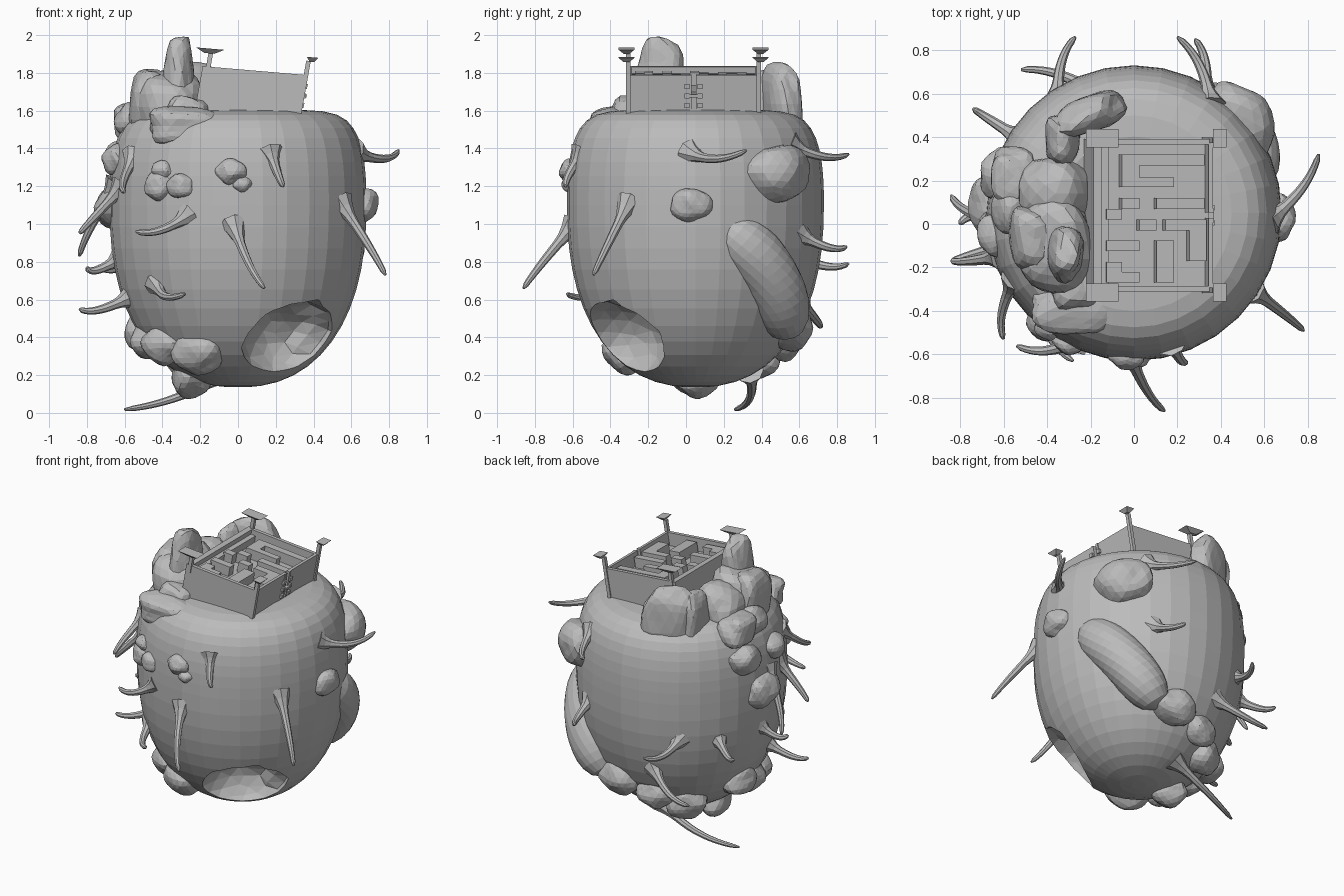
import bpy, bmesh, math
from mathutils import Vector, Matrix, noise

if "Cube" in bpy.data.objects:
    bpy.data.objects.remove(bpy.data.objects["Cube"])

grey = bpy.data.materials.new("stone grey")
grey.diffuse_color = (0.5, 0.5, 0.5, 1)
grey.use_nodes = True
grey.node_tree.nodes["Principled BSDF"].inputs["Base Color"].default_value = grey.diffuse_color
CENTRE_Y = 0.05
UP = Vector((0, 0, 1))


def finish(name, bm):
    bmesh.ops.recalc_face_normals(bm, faces=bm.faces)
    me = bpy.data.meshes.new(name)
    bm.to_mesh(me)
    bm.free()
    me.materials.append(grey)
    ob = bpy.data.objects.new(name, me)
    bpy.context.collection.objects.link(ob)
    return ob


def skin(bm, rings):
    """Join rings of points into a closed tube."""
    vs = [[bm.verts.new(p) for p in r] for r in rings]
    n = len(vs[0])
    for a, b in zip(vs, vs[1:]):
        for i in range(n):
            j = (i + 1) % n
            bm.faces.new((a[i], a[j], b[j], b[i]))
    bm.faces.new(vs[0][::-1])
    bm.faces.new(vs[-1])


def ring(c, u, v, r, n):
    return [c + (u * math.cos(2 * math.pi * i / n) + v * math.sin(2 * math.pi * i / n)) * r
            for i in range(n)]


def radius(z):
    """Body outline: rounded bowl below z 1.1, squared-off shoulder above."""
    if z < 1.1:
        return .68 * (1 - ((1.1 - z) / .965) ** 2.3) ** (1 / 2.3)
    return .68 * (1 - ((z - 1.1) / .504) ** 2.6) ** (1 / 8)


def outward(az):
    return Vector((math.cos(math.radians(az)), math.sin(math.radians(az)), 0))


def on_body(az, z, sink=0):
    return outward(az) * (radius(z) - sink) + Vector((0, CENTRE_Y, z))


def bend(a, m, b, u):
    """Point and direction on a three-point curve."""
    p = a * (1 - u) ** 2 + m * 2 * u * (1 - u) + b * u * u
    return p, ((m - a) * (1 - u) + (b - m) * u).normalized()


# Body: round lathe with flattened top
heights = [1.1 - .964 * math.cos(i * math.pi / 26) for i in range(13)]
heights += [1.1 + .503 * math.sin(i * math.pi / 20) for i in range(11)]
outline = [(radius(z), z) for z in heights] + [(.3, 1.592), (.03, 1.59)]
bm = bmesh.new()
skin(bm, [ring(Vector((0, CENTRE_Y, z)), Vector((1, 0, 0)), Vector((0, 1, 0)), r, 32)
          for r, z in outline])
body = finish("body", bm)

# Crater scooped out of the lower front right
bm = bmesh.new()
bmesh.ops.create_icosphere(bm, subdivisions=3, radius=1,
                           matrix=Matrix.Translation((.33, -.39, .365)) @ Matrix.Diagonal((.3, .29, .23, 1)))
for v in bm.verts:
    v.co += Vector((.03, .03, .03)) * noise.noise(v.co * 9)
cutter = finish("crater_cutter", bm)
cutter.hide_render = True
mod = body.modifiers.new("crater", 'BOOLEAN')
mod.operation = 'DIFFERENCE'
mod.solver = 'EXACT'
mod.object = cutter
dg = bpy.context.evaluated_depsgraph_get()
cut = bpy.data.meshes.new_from_object(body.evaluated_get(dg))
body.modifiers.clear()
body.data = cut
bpy.data.objects.remove(cutter)


# Rocks: softly lumpy ellipsoids; lower power makes them blockier
def rock(name, c, size, turn=0, power=1.0):
    bm = bmesh.new()
    bmesh.ops.create_icosphere(bm, subdivisions=3, radius=1)
    R = Matrix.Rotation(math.radians(turn), 3, 'Z')
    for v in bm.verts:
        k = 1 + .22 * noise.noise(v.co * 1.2 + c * 7)
        p = [math.copysign(abs(a) ** power, a) for a in v.co]
        v.co = c + R @ Vector([a * s * k for a, s in zip(p, size)])
    finish(name, bm)


# Boulders stuck to the body: direction in degrees, height, size
boulders = [
    (177, 1.54, .11), (189, 1.34, .09), (163, 1.34, .11), (176, 1.09, .13), (171, .43, .12),
    (191, .38, .12), (231, 1.2, .085), (243, 1.2, .07), (233, 1.28, .06), (267, 1.28, .075),
    (272, 1.21, .045), (239, .32, .13), (213, .37, .12), (358, 1.1, .1), (41, 1.27, .18),
    (130, .31, .13), (76, .45, .14), (104, .38, .115), (180, .19, .12)]
for i, (az, z, s) in enumerate(boulders):
    rock("boulder_%02d" % i, on_body(az, z, s * .2), (s * .85, s * 1.1, s * .9), az)

# Crag beside the maze: x, y, width, depth, top height, turn; all rooted in the body
crag = [
    (-.315, -.14, .085, .125, 2.0, 0), (-.36, -.08, .17, .24, 1.82, 0), (-.36, .14, .16, .17, 1.77, 0),
    (-.46, -.07, .11, .16, 1.83, 10), (-.27, -.26, .12, .16, 1.68, 0), (-.28, -.4, .2, .11, 1.62, 0),
    (-.55, .22, .11, .14, 1.64, 0), (-.21, .5, .18, .085, 1.85, 22), (-.33, .39, .08, .12, 1.8, 0)]
for i, (x, y, w, d, top, turn) in enumerate(crag):
    h = (top - 1.42) / 2
    rock("crag_%d" % i, Vector((x, y, top - h)), (w, d, h), turn, .8)


# Horns: curved tapering spikes with a flared root, drooping before the tip curls
def horn(name, az, z, tip):
    base, tip = on_body(az, z, .04), Vector(tip)
    mid = base * .55 + tip * .45 + outward(az) * .08 - UP * .08
    rings, side, n = [], None, 12
    for k in range(n + 1):
        u = k / n
        p, d = bend(base, mid, tip, u)
        side = d.orthogonal().normalized() if side is None else (side - d * side.dot(d)).normalized()
        r = .03 * (1 - .55 * u + 1.5 * max(0, 1 - u * 4) ** 2)
        rings.append(ring(p, side, d.cross(side), r * (.5 if k == n else 1), 8))
    bm = bmesh.new()
    skin(bm, rings)
    finish(name, bm)


# Root direction, root height, tip
horns = [
    (246, 1.05, (-.54, -.56, .96)), (268, 1.0, (.14, -.86, .66)), (286, 1.38, (.24, -.63, 1.2)),
    (225, .68, (-.28, -.63, .63)), (327, 1.12, (.78, -.49, .73)), (357, 1.38, (.85, .32, 1.39)),
    (184, 1.22, (-.84, .13, .83)), (198, 1.2, (-.84, -.17, .95)), (147, .82, (-.74, .53, .78)),
    (194, .62, (-.84, -.17, .55)), (178, .82, (-.8, 0, .77)), (209, 1.36, (-.6, -.53, 1.17)),
    (55, 1.42, (.2, .86, 1.37)), (59, .95, (.28, .85, .88)), (124, .84, (-.27, .86, .79)),
    (107, .6, (-.52, .71, .46)), (100, .22, (-.6, .26, .018))]
for i, h in enumerate(horns):
    horn("horn_%02d" % i, *h)

# Long swollen ridge wrapping the back right, half sunk in the body
rings = []
for k in range(17):
    u = k / 16
    p, d = bend(Vector((.55, .17, 1.02)), Vector((.53, .52, .75)), Vector((.23, .53, .41)), u)
    s = d.cross(UP).normalized()
    swell = max(.15, math.sqrt(1 - abs(2 * u - 1) ** 4))
    rings.append(ring(p, s, d.cross(s), .155 * swell, 20))
bm = bmesh.new()
skin(bm, rings)
finish("back_ridge", bm)

# Walled maze on top, leaning slightly: local origin is the centre of its rim
LEAN = Matrix(((1, 0, .18, .088), (0, 1, 0, .04), (-.085, 0, 1, 1.812), (0, 0, 0, 1)))


def block(bm, x0, x1, y0, y1, z0, z1, flare=1):
    """Block in maze space; flare scales its bottom face."""
    cx, cy = (x0 + x1) / 2, (y0 + y1) / 2
    for v in bmesh.ops.create_cube(bm, size=1)["verts"]:
        f = flare if v.co.z < 0 else 1
        v.co = LEAN @ Vector((cx + v.co.x * (x1 - x0) * f, cy + v.co.y * (y1 - y0) * f,
                              z1 if v.co.z > 0 else z0))


bm = bmesh.new()
block(bm, -.27, .27, -.345, .345, -.3, -.09)
finish("maze_floor", bm)

bm = bmesh.new()
block(bm, -.275, -.235, -.35, .35, -.3, 0)
block(bm, -.235, -.2, -.325, .325, -.3, -.035)
for a, b in ((-.35, -.325), (.325, .35)):
    block(bm, -.275, .275, a, b, -.3, 0)
for a, b in ((-.35, -.012), (.012, .35)):
    block(bm, .255, .275, a, b, -.3, 0)
finish("maze_outer_walls", bm)

# Inner walls as plan rectangles: x from, x to, y from, y to
maze = [(-.14, .24, .23, .28), (-.14, -.06, .13, .28), (-.14, .1, .13, .175),
        (-.14, -.06, .03, .08), (.02, .24, .03, .08), (-.21, -.14, -.02, .03),
        (-.06, .02, -.07, -.02), (.06, .25, -.07, -.02), (.17, .25, -.21, -.07),
        (.02, .1, -.31, -.115), (-.21, -.06, -.165, -.115), (-.14, -.06, -.31, -.26),
        (-.21, -.14, -.31, -.215)]
bm = bmesh.new()
for rect in maze:
    block(bm, *rect, -.1, -.02)
finish("maze_inner_walls", bm)

# Gate ornament: stacked knobs and a crossed bar in the wall gap
bm = bmesh.new()
for s in (-1, 1):
    for z in (-.16, -.11, -.06):
        block(bm, .265, .29, s * .035 - .013, s * .035 + .013, z - .013, z + .013)
    block(bm, .255, .28, s * .022 - .01, s * .022 + .01, -.18, 0)
block(bm, .27, .295, -.03, .03, -.118, -.102)
finish("gate_ornament", bm)

# Corner posts with flared flat caps
for side, x, w, px, foot in (("left", -.252, .075, -.245, -.05), ("right", .29, .031, .272, -.25)):
    for end, s in (("front", -1), ("back", 1)):
        bm = bmesh.new()
        y, py = s * .355, s * .345
        block(bm, px - .012, px + .012, py - .012, py + .012, foot, .075)
        block(bm, x - w, x + w, y - .042, y + .042, .07, .095, .35)
        finish("%s_%s_post" % (side, end), bm)
